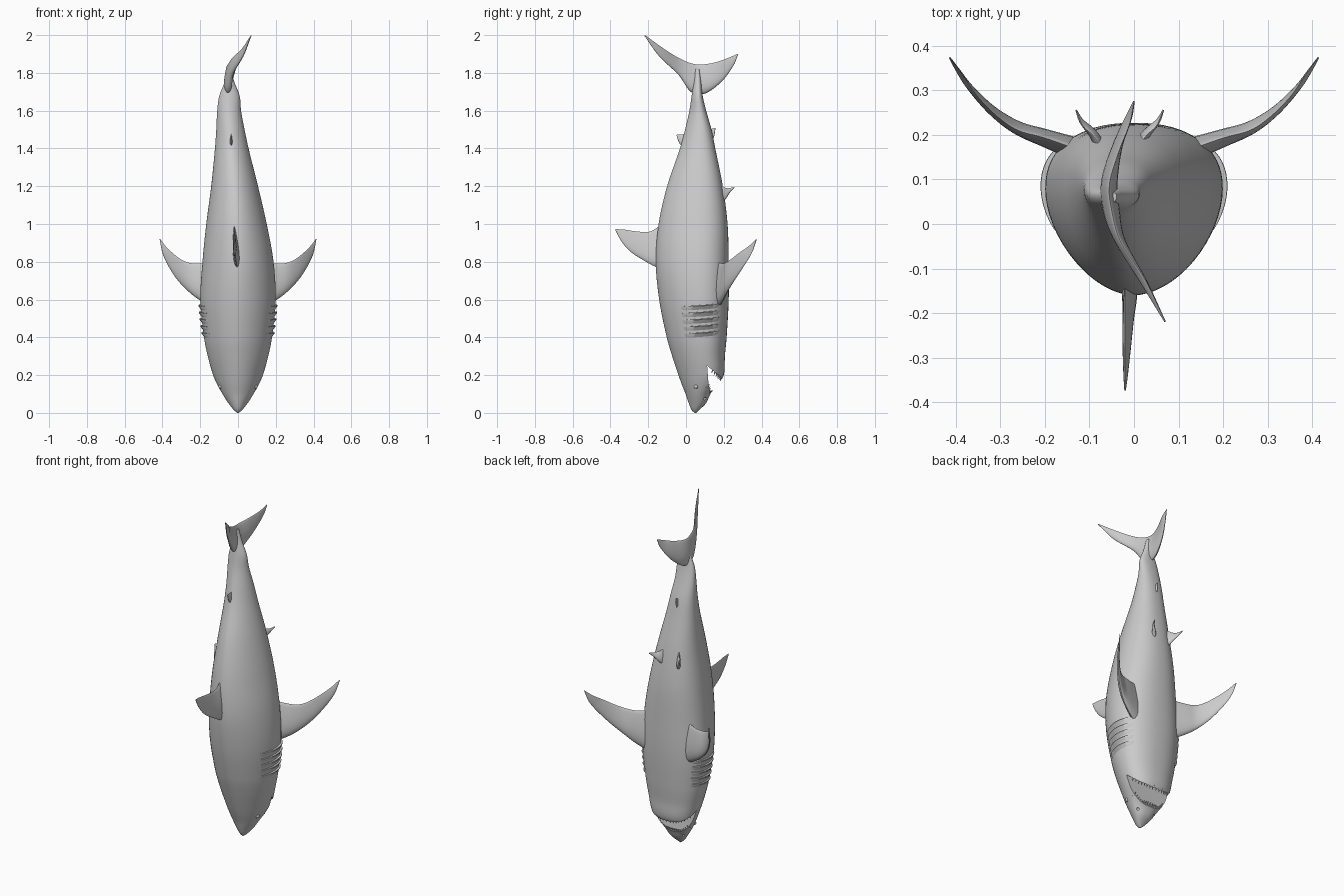
import bpy, bmesh, math
from mathutils import Vector, Matrix

if "Cube" in bpy.data.objects:
    bpy.data.objects.remove(bpy.data.objects["Cube"])

grey = bpy.data.materials.new("skin grey")
grey.use_nodes = True
grey.diffuse_color = (0.6, 0.6, 0.6, 1)
grey.node_tree.nodes["Principled BSDF"].inputs["Base Color"].default_value = grey.diffuse_color


def finish(name, bm):
    """Turn a bmesh into a smooth shaded object."""
    bmesh.ops.recalc_face_normals(bm, faces=bm.faces)
    mesh = bpy.data.meshes.new(name)
    bm.to_mesh(mesh)
    bm.free()
    mesh.materials.append(grey)
    obj = bpy.data.objects.new(name, mesh)
    bpy.context.collection.objects.link(obj)
    return obj


def smooth(obj):
    bpy.ops.object.select_all(action='DESELECT')
    obj.select_set(True)
    bpy.context.view_layer.objects.active = obj
    bpy.ops.object.shade_smooth_by_angle(angle=math.radians(40))


def loft(bm, rings):
    """Skin closed rings of points and cap both ends."""
    loops = [[bm.verts.new(p) for p in ring] for ring in rings]
    n = len(loops[0])
    for a, b in zip(loops, loops[1:]):
        for i in range(n):
            j = (i + 1) % n
            bm.faces.new((a[i], a[j], b[j], b[i]))
    bm.faces.new(loops[0])
    bm.faces.new(loops[-1])


def sample(rows, t):
    """Smooth interpolation of rows keyed by their first column."""
    last = len(rows) - 1
    i = max([k for k in range(last) if rows[k][0] <= t] or [0])
    p, q = rows[i], rows[i + 1]
    o, r = rows[max(i - 1, 0)], rows[min(i + 2, last)]
    h = q[0] - p[0]
    u = (t - p[0]) / h
    out = []
    for c in range(1, len(p)):
        m = (q[c] - o[c]) / (q[0] - o[0]) * h
        n = (r[c] - p[c]) / (r[0] - p[0]) * h
        d = q[c] - p[c]
        out.append(p[c] + u * (m + u * (3 * d - 2 * m - n + u * (m + n - 2 * d))))
    return out


# Body stations: height, centre x, half width, back y, belly y
BODY = [
    (0, 0, .004, .045, .055), (.015, 0, .022, .03, .07), (.05, 0, .05, .015, .105),
    (.1, 0, .082, -.002, .13), (.15, 0, .11, -.022, .17), (.2, 0, .132, -.04, .2),
    (.3, 0, .16, -.073, .206), (.4, 0, .18, -.102, .215), (.6, 0, .199, -.142, .226),
    (.8, 0, .188, -.16, .226), (1, -.008, .16, -.145, .22), (1.2, -.018, .124, -.1, .195),
    (1.4, -.033, .089, -.032, .155), (1.5, -.04, .075, -.005, .135),
    (1.6, -.047, .063, .018, .107), (1.68, -.045, .054, .03, .088),
    (1.75, -.045, .026, .04, .08), (1.82, -.045, .006, .05, .07)]


def skin(z, a):
    """Point on the body: narrow keel-like back, broad belly."""
    cx, half, back, belly = sample(BODY, z)
    mid = back + (belly - back) * .6
    c, s = math.cos(a), math.sin(a)
    e = .87 if s > 0 else 1.1
    y = mid + ((belly - mid) * s ** e if s > 0 else -(mid - back) * (-s) ** e)
    return Vector((cx + half * math.copysign(abs(c) ** e, c), y, z))


RINGS, SIDES = 100, 64
bm = bmesh.new()
loft(bm, [[skin(BODY[-1][0] * (k / RINGS) ** 1.4, math.tau * i / SIDES) for i in range(SIDES)]
          for k in range(RINGS + 1)])
body = finish("body", bm)


def carve(cutter):
    """Cut a helper solid out of the body."""
    mod = body.modifiers.new("cut", 'BOOLEAN')
    mod.operation, mod.solver, mod.object = 'DIFFERENCE', 'EXACT', cutter
    cutter.hide_render = True
    bpy.context.view_layer.objects.active = body
    bpy.ops.object.modifier_apply(modifier=mod.name)
    bpy.data.objects.remove(cutter)


# Open mouth
CORNER = (.112, .25)
mouth = [CORNER, (.118, .17), (.128, .1), (.25, .04), (.25, .145), (.21, .168)]
bm = bmesh.new()
loft(bm, [[(x, y, z) for y, z in mouth] for x in (-.3, .3)])
carve(finish("mouth_cutter", bm))

# Nostrils
for side in (0, 1):
    a = math.radians(35)
    bm = bmesh.new()
    bmesh.ops.create_icosphere(bm, subdivisions=2, radius=.008,
                               matrix=Matrix.Translation(skin(.075, math.pi - a if side else a)))
    carve(finish("nostril_cutter", bm))
smooth(body)


# Teeth follow the rim where the mouth meets the skin
def teeth(name, slope, lean):
    bm = bmesh.new()
    for k in range(17):
        a = math.radians(22 + 136 * k / 16)
        spots = [skin(.11 + .14 * i / 200, a) for i in range(201)]
        rim = min(spots, key=lambda p: abs(p.y - CORNER[0] - slope * (CORNER[1] - p.z)))
        rim = Vector((rim.x * .95, rim.y - .006, rim.z))
        turn = Vector(lean).to_track_quat('Z', 'Y').to_matrix().to_4x4()
        bmesh.ops.create_cone(bm, cap_ends=True, segments=6, radius1=.007, radius2=.0005,
                              depth=.028, matrix=Matrix.Translation(rim) @ turn)
    smooth(finish(name, bm))


teeth("upper_teeth", .11, (0, .8, .6))
teeth("lower_teeth", 1.2, (0, -.4, -1))

# Eyes
for side, name in ((1, "left_eye"), (-1, "right_eye")):
    a = math.radians(-22)
    spot = skin(.14, a if side > 0 else math.pi - a)
    bm = bmesh.new()
    bmesh.ops.create_uvsphere(bm, u_segments=16, v_segments=10, radius=.012,
                              matrix=Matrix.Translation(spot - Vector((side * .005, 0, 0))))
    smooth(finish(name, bm))

# Gill flaps: five overlapping ridges with a raised rear lip
for side, name in ((1, "left_gills"), (-1, "right_gills")):
    bm = bmesh.new()
    for g in range(5):
        rings = []
        for k in range(15):
            u = k / 14
            a = math.radians(-32 + 72 * u)
            a = a if side > 0 else math.pi - a
            z = .415 + .036 * g + .016 * u
            lift = .012 * math.sin(math.pi * u) ** .5 if 0 < k < 14 else 0
            out = Vector((math.cos(a), math.sin(a), 0))
            rings.append([skin(z - .024, a) - out * .003, skin(z, a) + out * lift,
                          skin(z + .004, a) + out * lift * .9, skin(z + .005, a) - out * .006])
        loft(bm, rings)
    smooth(finish(name, bm))


def fin(name, stations, mirror=None):
    """Loft a tapered fin; each station is leading point, trailing point, thickness."""
    rows = [(i, *lead, *trail, t) for i, (lead, trail, t) in enumerate(stations)]
    steps = 6 * (len(rows) - 1)
    cuts = [sample(rows, i / 6) for i in range(steps + 1)]
    mids = [(Vector(c[:3]) + Vector(c[3:6])) / 2 for c in cuts]
    rings = []
    for i, c in enumerate(cuts):
        lead, chord = Vector(c[:3]), Vector(c[3:6]) - Vector(c[:3])
        span = mids[min(i + 1, steps)] - mids[max(i - 1, 0)]
        normal = chord.cross(span).normalized()
        ring = []
        for k in range(20):
            a = math.tau * k / 20
            f = .5 - .5 * math.cos(a)
            p = lead + chord * f + normal * (c[6] * .5 * math.sin(a) * (1.2 - .8 * f))
            if mirror is not None:
                p.x = 2 * mirror - p.x
            ring.append(p)
        rings.append(ring)
    bm = bmesh.new()
    loft(bm, rings)
    smooth(finish(name, bm))


# Paired fins
pectoral = [
    ((.12, .165, .55), (.12, .165, .8), .06), ((.2, .193, .595), (.2, .193, .79), .046),
    ((.265, .22, .645), (.26, .21, .795), .034), ((.325, .262, .71), (.305, .24, .815), .024),
    ((.375, .315, .79), (.35, .285, .85), .016), ((.4, .35, .85), (.385, .335, .885), .01),
    ((.414, .374, .918), (.412, .372, .921), .004)]
pelvic = [
    ((.0, .15, 1.07), (.0, .15, 1.24), .03), ((.025, .2, 1.12), (.025, .195, 1.2), .024),
    ((.055, .235, 1.17), (.05, .22, 1.19), .012), ((.066, .256, 1.19), (.065, .254, 1.195), .004)]
fin("left_pectoral_fin", pectoral)
fin("right_pectoral_fin", pectoral, 0)
fin("left_pelvic_fin", pelvic)
fin("right_pelvic_fin", pelvic, -.032)

# Fins on the middle line
fin("dorsal_fin", [
    ((-.005, -.08, .74), (-.02, -.1, 1.03), .05), ((-.005, -.165, .775), (-.02, -.155, .98), .036),
    ((-.01, -.22, .805), (-.02, -.2, .958), .028), ((-.015, -.29, .85), (-.02, -.27, .962), .02),
    ((-.018, -.34, .905), (-.02, -.325, .97), .012), ((-.02, -.374, .967), (-.02, -.372, .973), .004)])
fin("second_dorsal_fin", [
    ((-.035, .03, 1.36), (-.035, .03, 1.5), .02), ((-.036, -.03, 1.42), (-.036, -.015, 1.475), .014),
    ((-.036, -.05, 1.468), (-.036, -.048, 1.474), .004)])
fin("anal_fin", [
    ((-.04, .09, 1.4), (-.04, .09, 1.53), .02), ((-.04, .143, 1.45), (-.04, .13, 1.505), .014),
    ((-.04, .156, 1.505), (-.04, .154, 1.51), .004)])

# Sideways-swept tail fin, lower lobe to upper lobe
fin("tail_fin", [
    ((0, .275, 1.896), (0, .276, 1.902), .004), ((-.01, .252, 1.84), (-.01, .225, 1.88), .014),
    ((-.035, .19, 1.755), (-.035, .16, 1.857), .024), ((-.055, .1, 1.69), (-.055, .09, 1.845), .042),
    ((-.05, .025, 1.7), (-.05, .03, 1.85), .042), ((-.03, -.04, 1.79), (-.03, -.04, 1.88), .026),
    ((.025, -.14, 1.885), (.022, -.12, 1.93), .016), ((.07, -.22, 1.996), (.069, -.217, 2.0), .004)])
